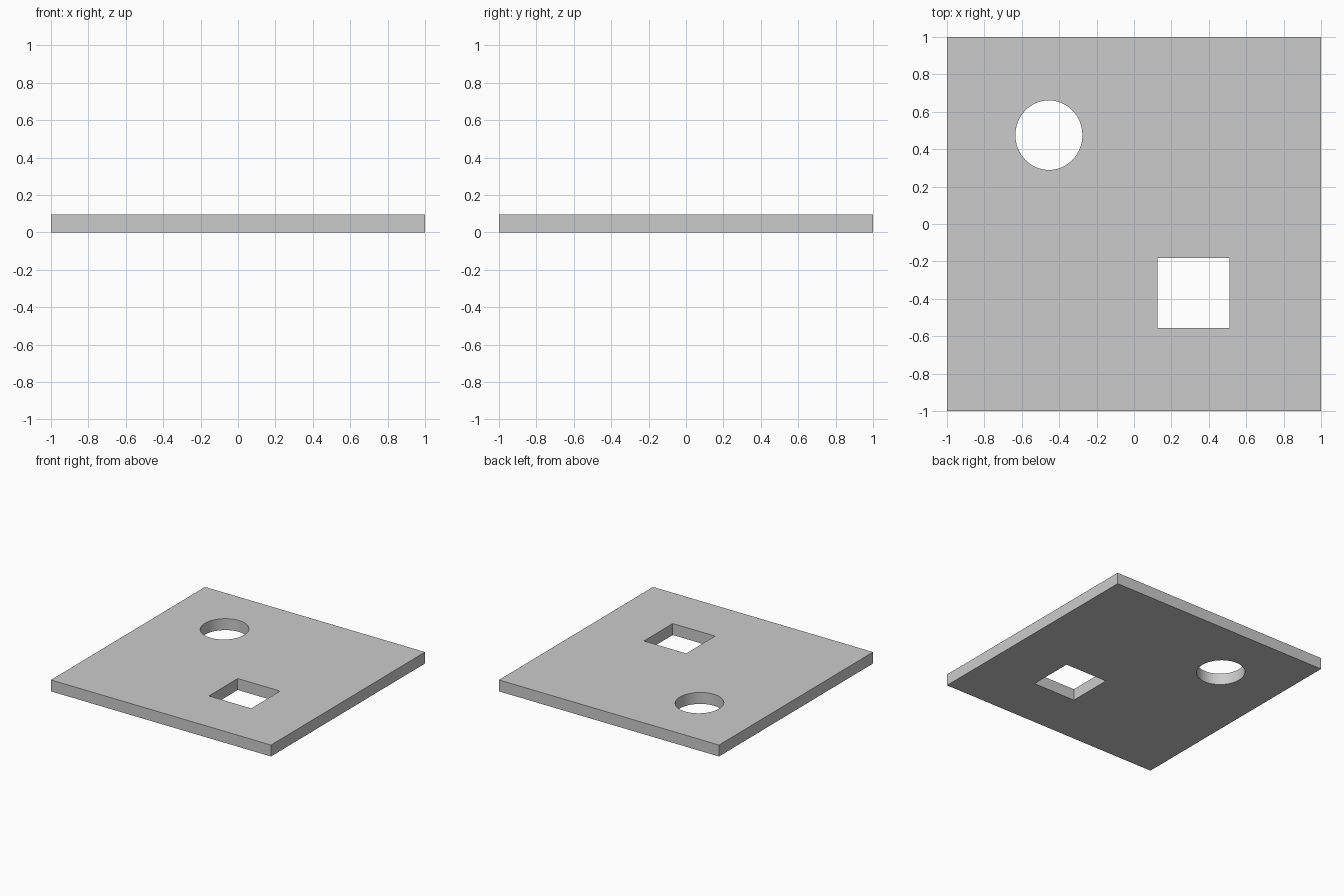
import bpy

if "Cube" in bpy.data.objects:
    bpy.data.objects.remove(bpy.data.objects["Cube"])

THICK = 0.094


def block(name, x0, x1, y0, y1, z0, z1):
    bpy.ops.mesh.primitive_cube_add(size=1, location=((x0 + x1) / 2, (y0 + y1) / 2, (z0 + z1) / 2))
    ob = bpy.context.object
    ob.name = name
    ob.scale = (x1 - x0, y1 - y0, z1 - z0)
    bpy.ops.object.transform_apply(location=False, rotation=False, scale=True)
    return ob


# Flat square plate
plate = block("plate", -1, 1, -1, 1, 0, THICK)

# Square hole cutter
square_cutter = block("square_hole_cutter", 0.125, 0.51, -0.556, -0.182, -0.1, THICK + 0.1)

# Round hole cutter, very slightly oval
bpy.ops.mesh.primitive_cylinder_add(vertices=64, radius=1, depth=THICK + 0.2,
                                    location=(-0.455, 0.475, THICK / 2))
round_cutter = bpy.context.object
round_cutter.name = "round_hole_cutter"
round_cutter.scale = (0.179, 0.186, 1)
bpy.ops.object.transform_apply(location=False, rotation=False, scale=True)

# Cut both holes through the plate, then drop the cutters
bpy.context.view_layer.objects.active = plate
for cutter in (square_cutter, round_cutter):
    mod = plate.modifiers.new(cutter.name, 'BOOLEAN')
    mod.operation = 'DIFFERENCE'
    mod.solver = 'EXACT'
    mod.object = cutter
    bpy.ops.object.modifier_apply(modifier=mod.name)
    bpy.data.objects.remove(cutter)
